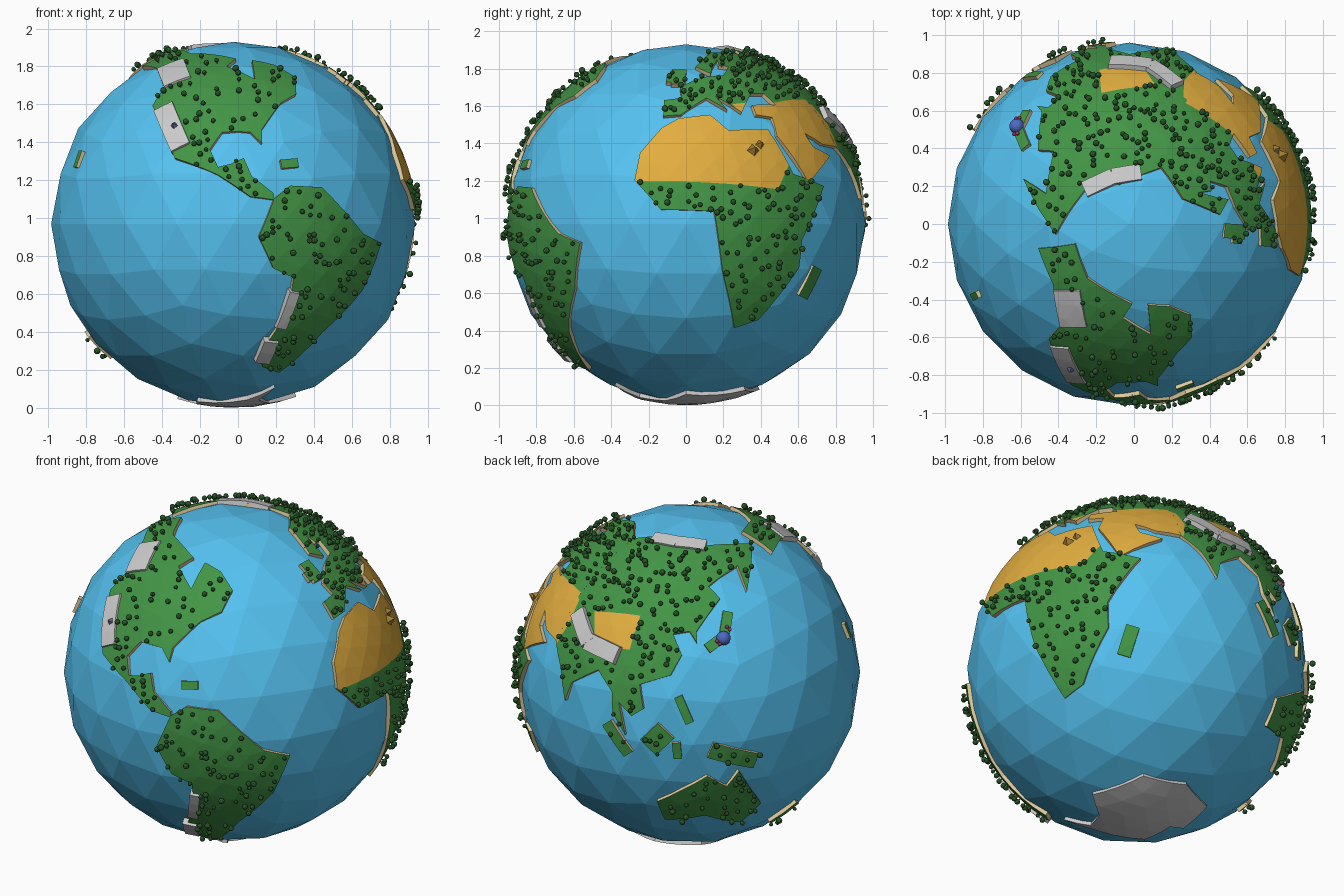
import bpy, bmesh, random
from math import radians, sin, cos, ceil
from mathutils import Vector, Matrix
from mathutils.geometry import delaunay_2d_cdt

if "Cube" in bpy.data.objects:
    bpy.data.objects.remove(bpy.data.objects["Cube"])

random.seed(4)
C = Vector((-0.025, 0, 0.97))      # globe centre
SEA, LAND, BASE = 0.96, 0.97, 0.93  # radii


def mat(name, r, g, b):
    m = bpy.data.materials.new(name)
    m.diffuse_color = (r, g, b, 1)
    m.use_nodes = True
    m.node_tree.nodes["Principled BSDF"].inputs["Base Color"].default_value = m.diffuse_color
    return m


OCEAN = mat("ocean_blue", 0.09, 0.54, 0.88)
GRASS = mat("grass_green", 0.055, 0.30, 0.06)
DESERT = mat("desert_yellow", 0.76, 0.42, 0.05)
SAND = mat("sand", 0.75, 0.60, 0.33)
LEAF = mat("leaf_green", 0.025, 0.11, 0.025)
STONE = mat("pyramid_stone", 0.35, 0.20, 0.03)
SLATE = mat("slate", 0.12, 0.13, 0.25)
BLUE = mat("peak_blue", 0.08, 0.14, 0.55)
PINK = mat("blossom_pink", 0.55, 0.08, 0.25)


def direction(lon, lat):
    lon, lat = radians(lon), radians(lat)
    return Vector((cos(lat) * cos(lon), cos(lat) * sin(lon), sin(lat)))


def outline(*flat):
    return [direction(a, b) for a, b in zip(flat[::2], flat[1::2])]


def strip(lon1, lat1, lon2, lat2, width):
    """Four-cornered band between two places."""
    a, b = direction(lon1, lat1), direction(lon2, lat2)
    side = a.cross(b).normalized() * width / 2
    return [v.normalized() for v in (a + side, b + side, b - side, a - side)]


class Chart:
    """Flat stereographic map around a direction."""
    def __init__(self, c):
        self.c = c.normalized()
        self.e = self.c.orthogonal().normalized()
        self.n = self.c.cross(self.e)

    def flat(self, d):
        k = 2 / (1 + d.dot(self.c))
        return Vector((k * d.dot(self.e), k * d.dot(self.n)))

    def ball(self, p):
        s = p.length_squared
        return (self.c * (4 - s) + (self.e * p.x + self.n * p.y) * 4) / (4 + s)


def resample(poly, step=0.11):
    out = []
    for a, b in zip(poly, poly[1:] + poly[:1]):
        n = max(1, ceil((b - a).length / step))
        out += [a.lerp(b, i / n) for i in range(n)]
    return out


def inside(p, poly):
    hit = False
    for a, b in zip(poly, poly[1:] + poly[:1]):
        if (a.y > p.y) != (b.y > p.y) and p.x < (b.x - a.x) * (p.y - a.y) / (b.y - a.y) + a.x:
            hit = not hit
    return hit


def finish(name, bm, mats):
    me = bpy.data.meshes.new(name)
    bm.to_mesh(me)
    bm.free()
    for m in mats:
        me.materials.append(m)
    ob = bpy.data.objects.new(name, me)
    ob.location = C
    bpy.context.collection.objects.link(ob)


tree_spots = []


def slab(name, coast, mats=(GRASS, SAND, DESERT), deserts=(), avoid=(), top=LAND, taper=1.0, trees=0):
    """Curved plate with the given coastline, standing out of the sea."""
    ch = Chart(sum(coast, Vector()))
    shore = resample([ch.flat(d) for d in coast])
    dry = [resample([ch.flat(d) for d in z]) for z in deserts]
    pts, edges = [], []
    for loop in [shore] + dry:
        k, n = len(pts), len(loop)
        pts += loop
        edges += [(k + i, k + (i + 1) % n) for i in range(n)]
    x0, x1 = min(p.x for p in shore), max(p.x for p in shore)
    y0, y1 = min(p.y for p in shore), max(p.y for p in shore)
    s = 0.13
    for i in range(int((x1 - x0) / s) + 1):
        for j in range(int((y1 - y0) / s) + 1):
            p = Vector((x0 + (i + 0.5 * (j % 2)) * s, y0 + j * s))
            if inside(p, shore):
                pts.append(p)
    vs, _, fs = delaunay_2d_cdt(pts, edges, [], 0, 1e-5)[:3]
    mid = sum(shore, Vector((0, 0))) / len(shore)
    bm = bmesh.new()
    up, low, foot = {}, {}, {}
    for f in fs:
        m = sum((vs[i] for i in f), Vector((0, 0))) / 3
        if not inside(m, shore):
            continue
        for i in f:
            if i not in up:
                up[i] = bm.verts.new(ch.ball(mid.lerp(vs[i], taper)) * top)
                low[up[i]] = vs[i]
        face = bm.faces.new([up[i] for i in f])
        face.material_index = 2 if any(inside(m, z) for z in dry) else 0
    # walls down into the sea
    for l in [e.link_loops[0] for e in bm.edges if len(e.link_faces) == 1]:
        a, b = l.vert, l.link_loop_next.vert
        for v in (a, b):
            if v not in foot:
                foot[v] = bm.verts.new(ch.ball(low[v]) * BASE)
        bm.faces.new((b, a, foot[a], foot[b])).material_index = 1
    finish(name, bm, mats)
    # tree places on the green part
    blocked = dry + [[ch.flat(d) for d in z] for z in avoid]
    for _ in range(int((x1 - x0) * (y1 - y0) * trees)):
        p = Vector((random.uniform(x0, x1), random.uniform(y0, y1)))
        d = ch.ball(p)
        if inside(p, shore) and not any(inside(p, z) for z in blocked):
            if all((d - q).length > 0.025 for q in tree_spots):
                tree_spots.append(d)


# ocean ball
bm = bmesh.new()
bmesh.ops.create_icosphere(bm, subdivisions=3, radius=SEA)
finish("ocean", bm, [OCEAN])

# snowy ranges, raised above the land
coast_range = strip(-134, 60.5, -118, 50, 0.165)
west_range = strip(-120, 40, -108, 24, 0.12)
south_ranges = [strip(-69, -21, -72, -35, 0.065), strip(-74.5, -39, -76.5, -49, 0.09)]
high_ranges = [strip(70, 38, 84, 29, 0.11), strip(81, 30, 98, 28, 0.12)]
arctic_ranges = [strip(77, 73, 110, 74, 0.09), strip(108, 74, 143, 72, 0.09)]
for name, group, top, taper in (("north_range", [coast_range, west_range], 0.98, 0.93),
                                ("south_range", south_ranges, 0.985, 0.9),
                                ("high_range", high_ranges, 0.995, 0.85),
                                ("arctic_range", arctic_ranges, 0.98, 0.97)):
    for ridge in group:
        slab(name, ridge, mats=(), top=top, taper=taper)

# continents as lon, lat outlines
slab("north_continent", outline(
    -165, 59, -142, 58, -124, 48, -125, 40, -110, 21, -95, 15.5, -84.5, 8.5, -77, 7.5, -77, 9.5, -84, 15,
    -86.5, 21, -91, 19, -95, 18, -98, 24, -94, 30, -84, 30, -80, 26, -79.5, 31, -70, 41, -61, 45, -56, 53,
    -64, 60, -77, 63, -79, 52, -94, 59, -88, 64, -128, 68, -160, 71.5),
    avoid=[coast_range, west_range], trees=190)
slab("south_continent", outline(
    -77, 8, -71.5, 12, -60.5, 11.5, -45, -3, -36, -6, -41, -21, -53, -36, -65, -54, -75.5, -51, -78, -44,
    -70, -27, -70, -17, -77, -14, -82, -4), avoid=south_ranges, trees=200)
slab("africa", outline(
    -9, 32, -3, 35.5, 9.5, 37, 16, 31, 32, 31.5, 38, 16, 51, 12, 40, -5, 40, -14, 28, -32, 19, -35, 12, -15,
    9, 4, -8, 4.5, -17, 14, -16, 23),
    deserts=[outline(-25, 13, 31, 11, 42, 25, 36, 42, -15, 42)], trees=200)
slab("west_eurasia", outline(
    -9, 36.5, -9.5, 43, -2, 44, -3, 49, 9, 54, 21, 55, 28, 60, 22, 61, 24, 65, 17, 60, 14, 56, 6, 60, 25, 71,
    61, 69, 65, 50, 67, 25, 57, 26, 49, 30, 51, 25, 59, 22, 44, 13, 35, 29, 36, 36, 29, 37, 29, 41, 41, 41,
    38, 46, 31, 46, 23, 38, 19, 41, 13, 45, 17, 39, 9, 44, -2, 37),
    deserts=[outline(20, 41.3, 42, 42, 69, 43, 70, 20, 60, 8, 30, 8)], avoid=high_ranges, trees=360)
slab("east_eurasia", outline(
    60, 69, 72, 73, 104, 77, 130, 72, 170, 70, 188, 66, 171, 60, 157, 51, 160, 61, 136, 55, 141, 50, 128, 39,
    128, 35, 125, 39, 118, 38, 122, 31, 118, 24, 107, 20, 109, 12, 105, 9, 100, 13, 103, 2, 98, 9, 97, 16,
    90, 22, 80, 15, 78, 8, 73, 18, 66, 25, 64, 48),
    deserts=[outline(79, 40, 102, 43, 101, 31, 86, 29), outline(58, 43, 67, 41, 69, 33, 67, 24)],
    avoid=high_ranges + arctic_ranges, trees=210)
slab("australia", outline(
    113, -24, 115, -34, 131, -31, 147, -38, 153, -28, 142, -11, 138, -17, 131, -12, 122, -18), trees=190)
slab("antarctica", outline(
    -60, -63, -62, -73, -30, -77, 0, -70, 55, -66.5, 95, -66, 135, -66, 170, -72, 165, -78, -140, -75,
    -75, -73), mats=())

# islands
slab("britain", strip(-4, 50.5, -4, 58.5, 0.08), trees=500)
slab("ireland", strip(-8, 51.5, -8, 55, 0.05), trees=500)
slab("caribbean_island", strip(-74, 19, -68, 19.5, 0.05))
slab("pacific_island", strip(-155, 18, -155, 23.5, 0.04))
slab("madagascar", strip(45, -24, 48.5, -14, 0.08))
slab("japan_south", strip(132, 33, 139, 36.5, 0.06))
slab("japan_north", strip(139, 35.5, 143.5, 45, 0.06))
slab("sumatra", strip(96, 5, 104, -5, 0.07), trees=250)
slab("borneo", strip(111, -1.5, 117, 5, 0.13), trees=250)
slab("sulawesi", strip(120.5, 1, 121, -5, 0.05))
slab("philippines", strip(121, 17, 125, 8, 0.05))
slab("new_guinea", strip(132, -2, 148, -8, 0.1), trees=200)
slab("new_zealand", strip(167.5, -46, 177, -37, 0.07), trees=300)


def frame(d, r):
    return Matrix.Translation(d * r) @ d.to_track_quat('Z', 'Y').to_matrix().to_4x4()


# trees: ball crown on a short trunk
crowns, trunks = bmesh.new(), bmesh.new()
for d in tree_spots:
    r = random.uniform(0.011, 0.018)
    bmesh.ops.create_icosphere(crowns, subdivisions=2, radius=r, matrix=frame(d, LAND + 0.004 + r))
    bmesh.ops.create_cone(trunks, segments=5, radius1=0.004, radius2=0.003, depth=0.02, matrix=frame(d, LAND))
finish("tree_crowns", crowns, [LEAF])
finish("tree_trunks", trunks, [STONE])


def peak(name, lon, lat, r, m):
    bm = bmesh.new()
    bmesh.ops.create_cone(bm, segments=4, cap_ends=True, radius1=r, radius2=0, depth=1.2 * r,
                          matrix=frame(direction(lon, lat), LAND + 0.5 * r))
    finish(name, bm, [m])


# desert pyramids and rocky peaks
peak("large_pyramid", 24, 24, 0.036, STONE)
peak("small_pyramid", 27, 26, 0.026, STONE)
peak("slate_peak", -112, 32, 0.03, SLATE)

# blue island ball with pink blossoms around it
bm = bmesh.new()
bmesh.ops.create_icosphere(bm, subdivisions=3, radius=0.04, matrix=frame(direction(139, 36), 0.975))
finish("blue_peak", bm, [BLUE])
bm = bmesh.new()
for dx, dy in ((-2, -2), (3, 2.5), (2, 3.5), (-3, -1)):
    bmesh.ops.create_icosphere(bm, subdivisions=2, radius=0.011, matrix=frame(direction(139 + dx, 36 + dy), 0.988))
finish("blossoms", bm, [PINK])
